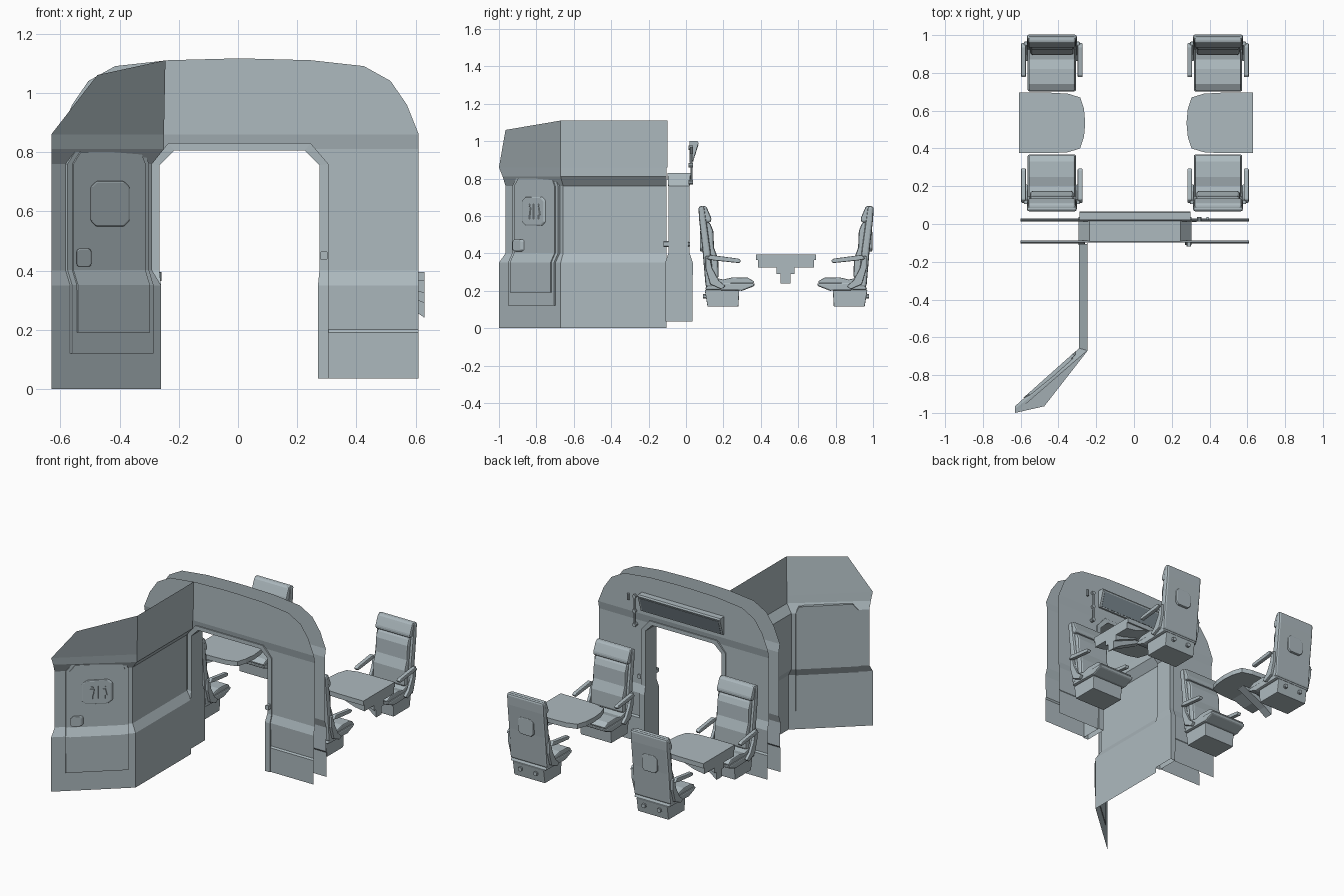
import bpy, bmesh, math

if "Cube" in bpy.data.objects:
    bpy.data.objects.remove(bpy.data.objects["Cube"])

def material(name, c):
    m = bpy.data.materials.new(name)
    m.diffuse_color = (*c, 1)
    m.use_nodes = True
    m.node_tree.nodes["Principled BSDF"].inputs["Base Color"].default_value = m.diffuse_color
    return m

GREY = material("pale blue grey", (0.42, 0.49, 0.52))
DARK = material("dark screen", (0.2, 0.25, 0.28))

def mesh(name, verts, faces, mat=GREY, bevel=0, solid=0):
    bm = bmesh.new()
    vs = [bm.verts.new(v) for v in verts]
    for f in faces:
        bm.faces.new([vs[i] for i in f])
    bmesh.ops.remove_doubles(bm, verts=bm.verts, dist=1e-5)
    bmesh.ops.recalc_face_normals(bm, faces=bm.faces)
    me = bpy.data.meshes.new(name)
    bm.to_mesh(me)
    bm.free()
    me.materials.append(mat)
    ob = bpy.data.objects.new(name, me)
    bpy.context.collection.objects.link(ob)
    if solid:
        m = ob.modifiers.new("thickness", 'SOLIDIFY')
        m.thickness, m.offset = solid, 0
    if bevel:
        m = ob.modifiers.new("soft edges", 'BEVEL')
        m.width, m.segments, m.limit_method = bevel, 2, 'ANGLE'
    return ob

def prism(name, pts, lo, hi, place, **kw):
    """Extrude a 2D outline; place(a, b, h) maps it into space."""
    n = len(pts)
    verts = [place(a, b, h) for h in (lo, hi) for a, b in pts]
    faces = [list(range(n)), list(range(n, 2 * n))]
    faces += [[i, (i + 1) % n, (i + 1) % n + n, i + n] for i in range(n)]
    return mesh(name, verts, faces, **kw)

def grid(name, rows, **kw):
    """Sheet of quads between rows of equal point count."""
    n = len(rows[0])
    verts = [p for r in rows for p in r]
    faces = [[i * n + j, i * n + j + 1, (i + 1) * n + j + 1, (i + 1) * n + j]
             for i in range(len(rows) - 1) for j in range(n - 1)]
    return mesh(name, verts, faces, **kw)

def lerp(table, z):
    for (z0, a), (z1, b) in zip(table, table[1:]):
        if z <= z1:
            return a + (b - a) * (z - z0) / (z1 - z0)
    return table[-1][1]

YZ = lambda y, z, x: (x, y, z)
XZ = lambda x, z, y: (x, y, z)
XY = lambda x, y, z: (x, y, z)
CX, CY = 0.005, -0.0375      # centre of the doorway

# Doorway bulkhead: two thin sheets, bulging below the waist line
BULGE = [(0.03, 0.065), (0.19, 0.067), (0.2, 0.06), (0.35, 0.067), (0.4, 0.05),
         (0.81, 0.05), (0.86, 0.06), (1.2, 0.06)]
LEG = [(0.035, .3, .605), (0.19, .3, .605), (0.2, .3, .605), (0.35, .3, .605),
       (0.4, .3, .605), (0.76, .3, .605), (0.81, .255, .605), (0.83, .24, .605)]
HEAD = [(0.83, 0, .605), (0.86, 0, .605), (0.96, 0, .565), (1.04, 0, .51),
        (1.09, 0, .42), (1.11, 0, .24), (1.115, 0, .05)]
for label, side in (("front", -1), ("rear", 1)):
    for hand, s in (("left", -1), ("right", 1)):
        for part, rows in (("leg", LEG), ("header", HEAD)):
            grid(f"bulkhead_{label}_{hand}_{part}",
                 [[(CX + s * x, CY + side * lerp(BULGE, z), z) for x in (a, b)]
                  for z, a, b in rows])

# Doorway tunnel frame joining the two sheets
half = [(.30, .265, .035, .035), (.30, .265, .35, .35), (.30, .27, .4, .4),
        (.30, .27, .76, .755), (.24, .22, .83, .805)]
path = [(-a, -b, c, d) for a, b, c, d in half] + half[::-1]
rows = []
for xo, xi, zo, zi in path:
    d = lerp(BULGE, zo) + 0.007
    rows.append([(CX + xo, CY - d, zo), (CX + xi, CY - d, zi), (CX + xi, CY + d, zi),
                 (CX + xo, CY + d, zo), (CX + xo, CY - d, zo)])
grid("doorway_frame", rows)

# Washroom wall: straight side plus angled front, same waist profile
WALL = [(0, -.26, -.67, -1.0), (.19, -.26, -.67, -1.0), (.35, -.26, -.67, -1.0),
        (.4, -.29, -.657, -.965), (.76, -.29, -.657, -.965),
        (.81, -.25, -.67, -.98), (.86, -.25, -.67, -1.0)]
grid("washroom_wall", [[(x, -.105, z), (x, yc, z), (-.63, ye, z)] for z, x, yc, ye in WALL])
mesh("washroom_wall_top", [(-.25, -.1, .86), (-.25, -.67, .86), (-.63, -1, .86),
     (-.245, -.1, 1.11), (-.245, -.67, 1.11), (-.475, -.965, 1.06)],
     [(0, 1, 4, 3), (1, 2, 5, 4)])

# Washroom door on the angled wall
def on_wall(x, z, out):
    recess = lerp([(0, 0), (.35, 0), (.4, .035), (1.2, .035)], z)
    return (x, -1 + (x + .63) * .892 + recess - out, z)

DOOR = [(.12, -.565, -.29), (.35, -.565, -.29), (.4, -.58, -.305),
        (.76, -.58, -.305), (.8, -.555, -.32)]
grid("door_frame", [[on_wall(a, z, .004), on_wall(b, z, .004)] for z, a, b in DOOR], solid=.014)
grid("door_leaf", [[on_wall(a + .02, z, .012), on_wall(b - .012, z, .012)]
                   for z, a, b in [(.19, *DOOR[0][1:])] + DOOR[1:]], solid=.014)

def octagon(cx, cz, w, h, c):
    return [(cx - w, cz - h + c), (cx - w + c, cz - h), (cx + w - c, cz - h), (cx + w, cz - h + c),
            (cx + w, cz + h - c), (cx + w - c, cz + h), (cx - w + c, cz + h), (cx - w, cz + h - c)]

prism("door_sign", octagon(-.432, .625, .066, .077, .02), .01, .032, on_wall, bevel=.006)
prism("door_handle", octagon(-.52, .443, .025, .032, .008), .01, .04, on_wall, bevel=.005)
prism("sign_divider", [(-.429, .585), (-.423, .585), (-.423, .665), (-.429, .665)],
      .03, .037, on_wall)
for name, cx, top, skirt in (("man", -.452, .011, .006), ("woman", -.398, .006, .013)):
    prism(f"sign_{name}_body", [(cx - .005, .583), (cx + .005, .583), (cx + .005, .605),
          (cx + skirt, .605), (cx + top, .646), (cx - top, .646), (cx - skirt, .605),
          (cx - .005, .605)], .03, .037, on_wall)
    prism(f"sign_{name}_head", octagon(cx, .657, .006, .006, .003), .03, .037, on_wall)

# Information display hung on the rear of the header
prism("display_case", [(.02, .885), (.034, .885), (.067, .99), (.062, 1.0), (.02, 1.0)],
      CX - .293, CX + .293, YZ)
prism("display_screen", [(.0365, .892), (.0385, .8915), (.0665, .981), (.0645, .982)],
      CX - .28, CX + .28, YZ, mat=DARK)

# Hanging rod and small fittings
def cyl(name, p, r, h, axis='Z'):
    bpy.ops.mesh.primitive_cylinder_add(vertices=10, radius=r, depth=h, location=p,
        rotation=(math.pi / 2, 0, 0) if axis == 'Y' else (0, 0, 0))
    ob = bpy.context.object
    ob.name = name
    ob.data.materials.append(GREY)

cyl("hanging_rod", (.345, .03, .875), .006, .2)
for z in (.78, .87, .965):
    cyl("rod_clip", (.345, .025, z), .012, .025, 'Y')
cyl("rod_hook", (.39, .03, .95), .008, .04)
prism("front_button", octagon(.29, .45, .012, .015, .004), -.12, -.09, XZ)
prism("rear_button", octagon(.32, .45, .012, .012, .004), .01, .022, XZ)

# One seat, built facing +y about x = 0
seat = [
    prism("seat_base", [(.115, .115), (.28, .115), (.285, .205), (.1, .205)], -.11, .11, YZ, bevel=.004),
    prism("seat_pan", [(.1, .205), (.3, .2), (.365, .225), (.37, .24), (.12, .245)],
          -.128, .128, YZ, bevel=.008),
    prism("seat_cushion", [(.13, .235), (.36, .238), (.365, .25), (.33, .27), (.25, .272),
          (.2, .26), (.13, .275)], -.122, .122, YZ, bevel=.012),
    prism("back_shell", [(.105, .22), (.15, .22), (.13, .42), (.1, .64), (.09, .655), (.066, .65),
          (.07, .58), (.088, .42)], -.132, .132, YZ, bevel=.012),
    prism("back_cushion", [(.12, .25), (.175, .27), (.172, .37), (.15, .43), (.146, .52),
          (.128, .565), (.1, .57), (.11, .4)], -.115, .115, YZ, bevel=.012),
    prism("headrest", [(.09, .565), (.132, .565), (.137, .585), (.118, .63), (.108, .653), (.08, .653)],
          -.125, .125, YZ, bevel=.01),
    prism("back_panel", octagon(0, .465, .055, .055, .018), .074, .1, XZ, bevel=.005),
]
for s in (-1, 1):
    seat.append(prism("armrest", [(.11, .37), (.13, .392), (.28, .372), (.295, .362), (.285, .348),
                (.15, .362)], s * .15 - .013, s * .15 + .013, YZ, bevel=.005))
    seat.append(prism("armrest_link", [(.105, .385), (.125, .385), (.14, .32), (.175, .255),
                (.21, .225), (.19, .208), (.13, .235), (.105, .32)],
                s * .138 - .01, s * .138 + .01, YZ, bevel=.004))
    seat.append(prism("base_knob", octagon(s * .055, .17, .012, .012, .005), .092, .12, XZ))

# Four seats in facing pairs
for x, y, turn in ((.445, 0, 0), (-.435, 1.07, math.pi), (.445, 1.07, math.pi), (-.435, 0, 0)):
    last = (x, y) == (-.435, 0)
    for part in seat:
        ob = part if last else part.copy()
        if not last:
            bpy.context.collection.objects.link(ob)
        ob.location, ob.rotation_euler = (x, y, 0), (0, 0, turn)

# Tables with wall brackets
TOP = [(.62, .375), (.62, .695), (.45, .695), (.36, .69), (.295, .67), (.275, .61), (.268, .535),
       (.275, .46), (.295, .4), (.36, .38), (.45, .375)]
for hand, s in (("left", -1), ("right", 1)):
    flip = lambda pts: [(.01 + s * a, b) for a, b in pts]
    prism(f"table_top_{hand}", flip(TOP), .365, .395, XY)
    prism(f"table_apron_{hand}", flip([(.62, .325), (.62, .366), (.46, .366), (.55, .335)]),
          .385, .685, XZ)
    prism(f"table_bracket_{hand}", flip([(.62, .24), (.62, .36), (.4, .36), (.57, .275)]),
          .505, .56, XZ)
    prism(f"table_bracket_cheeks_{hand}", flip([(.62, .29), (.62, .36), (.45, .36)]),
          .485, .58, XZ)
